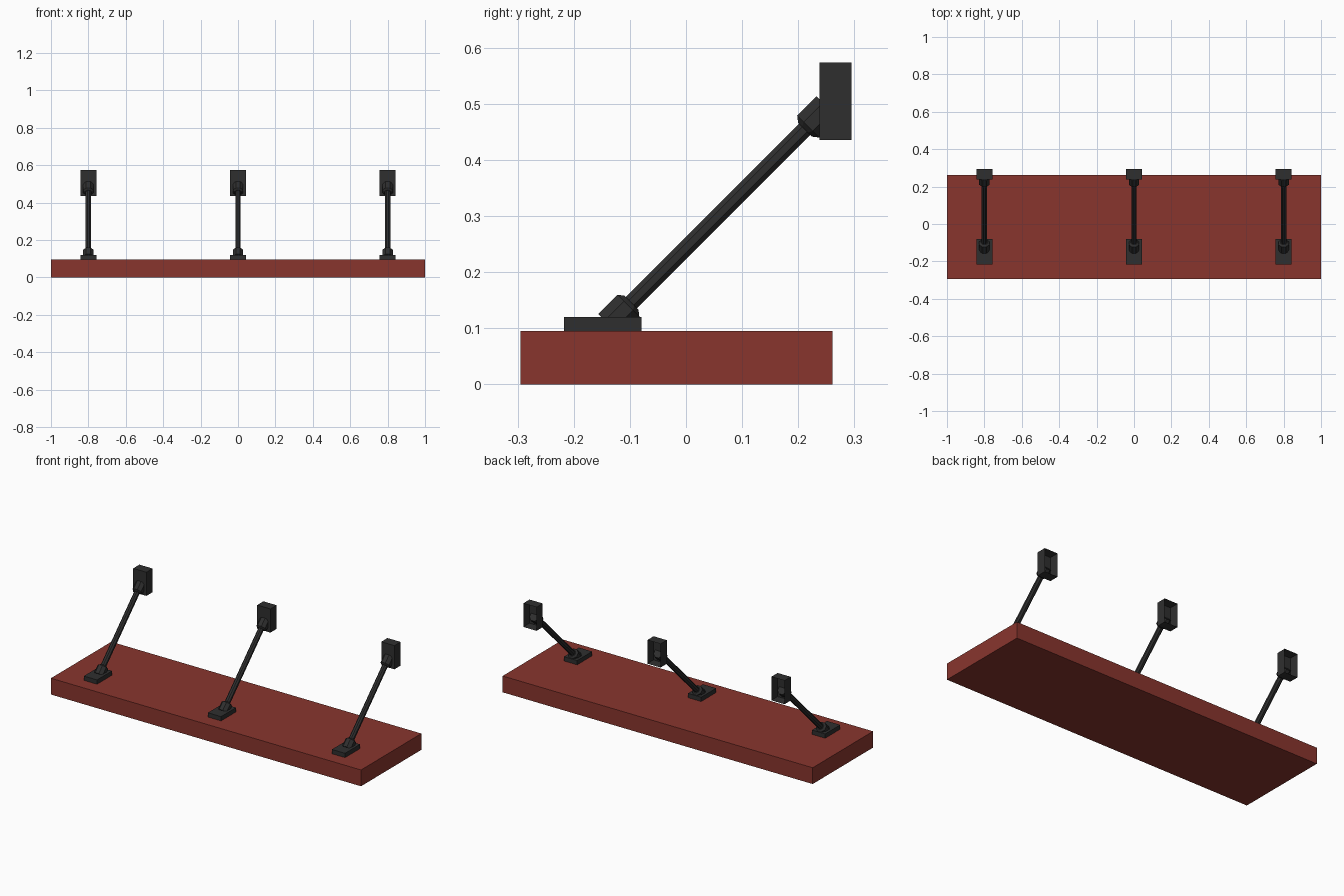
import bpy, bmesh
from math import pi, sqrt
from mathutils import Matrix, Vector

if "Cube" in bpy.data.objects:
    bpy.data.objects.remove(bpy.data.objects["Cube"])


def material(name, rgb):
    m = bpy.data.materials.new(name)
    m.diffuse_color = (*rgb, 1)
    m.use_nodes = True
    m.node_tree.nodes["Principled BSDF"].inputs["Base Color"].default_value = m.diffuse_color
    return m


RED = material("brick red", (0.25, 0.036, 0.027))
DARK = material("charcoal metal", (0.028, 0.028, 0.028))


def finish(bm, name, mat):
    bmesh.ops.recalc_face_normals(bm, faces=bm.faces)
    me = bpy.data.meshes.new(name)
    bm.to_mesh(me)
    bm.free()
    me.materials.append(mat)
    ob = bpy.data.objects.new(name, me)
    bpy.context.collection.objects.link(ob)
    return ob


def add_box(bm, lo, hi):
    lo, hi = Vector(lo), Vector(hi)
    mat = Matrix.Translation((lo + hi) / 2) @ Matrix.Diagonal((*(hi - lo), 1))
    return bmesh.ops.create_cube(bm, size=1, matrix=mat)["verts"]


def lathe45(bm, x, rings, c=0.243, n=8):
    """Octagonal solid along the 45 degree rod axis z = y + c; rings are (t, radius)."""
    rot = Matrix.Rotation(-pi / 4, 4, 'X')  # local z -> (0, 1, 1)
    loops = []
    for t, r in rings:
        centre = Vector((x, t / sqrt(2) - c / 2, t / sqrt(2) + c / 2))
        loop = []
        for i in range(n):
            a = Matrix.Rotation(2 * pi * (i + 0.5) / n, 4, 'Z') @ Vector((r, 0, 0))
            loop.append(bm.verts.new(centre + rot @ a))
        loops.append(loop)
    for a, b in zip(loops, loops[1:]):
        for i in range(n):
            bm.faces.new((a[i], a[(i + 1) % n], b[(i + 1) % n], b[i]))
    bm.faces.new(loops[0])
    bm.faces.new(loops[-1])


def to_wall(bm):
    """Mirror a floor part across the rod's middle so that it faces the wall."""
    for v in bm.verts:
        x, y, z = v.co
        v.co = (x, 0.358 - z, 0.357 - y)


def bracket(x, name, wall):
    # cup-shaped box, open on the side away from the rod
    bm = bmesh.new()
    add_box(bm, (x - 0.0425, -0.217, 0.063), (x + 0.0425, -0.079, 0.12))
    bm.normal_update()
    base = [f for f in bm.faces if f.normal.z < -0.9]
    bmesh.ops.inset_region(bm, faces=base, thickness=0.006)
    ret = bmesh.ops.translate(bm, verts=base[0].verts, vec=(0, 0, 0.05))
    if wall:
        to_wall(bm)
    finish(bm, name + "_box", DARK)
    # chamfered socket that holds the rod end
    bm = bmesh.new()
    lathe45(bm, x, [(-0.022, 0.03), (0.0265, 0.03), (0.0345, 0.019)])
    if wall:
        to_wall(bm)
    finish(bm, name + "_socket", DARK)


# awning board
bm = bmesh.new()
add_box(bm, (-1, -0.295, 0), (1, 0.261, 0.095))
finish(bm, "board", RED)

# three braces: floor bracket, wall bracket and diagonal rod
for i, x in enumerate((-0.8, 0, 0.8)):
    bracket(x, f"lower_bracket_{i + 1}", False)
    bracket(x, f"upper_bracket_{i + 1}", True)
    bm = bmesh.new()
    lathe45(bm, x, [(0.0, 0.0155), (0.505, 0.0155)])
    finish(bm, f"rod_{i + 1}", DARK)
